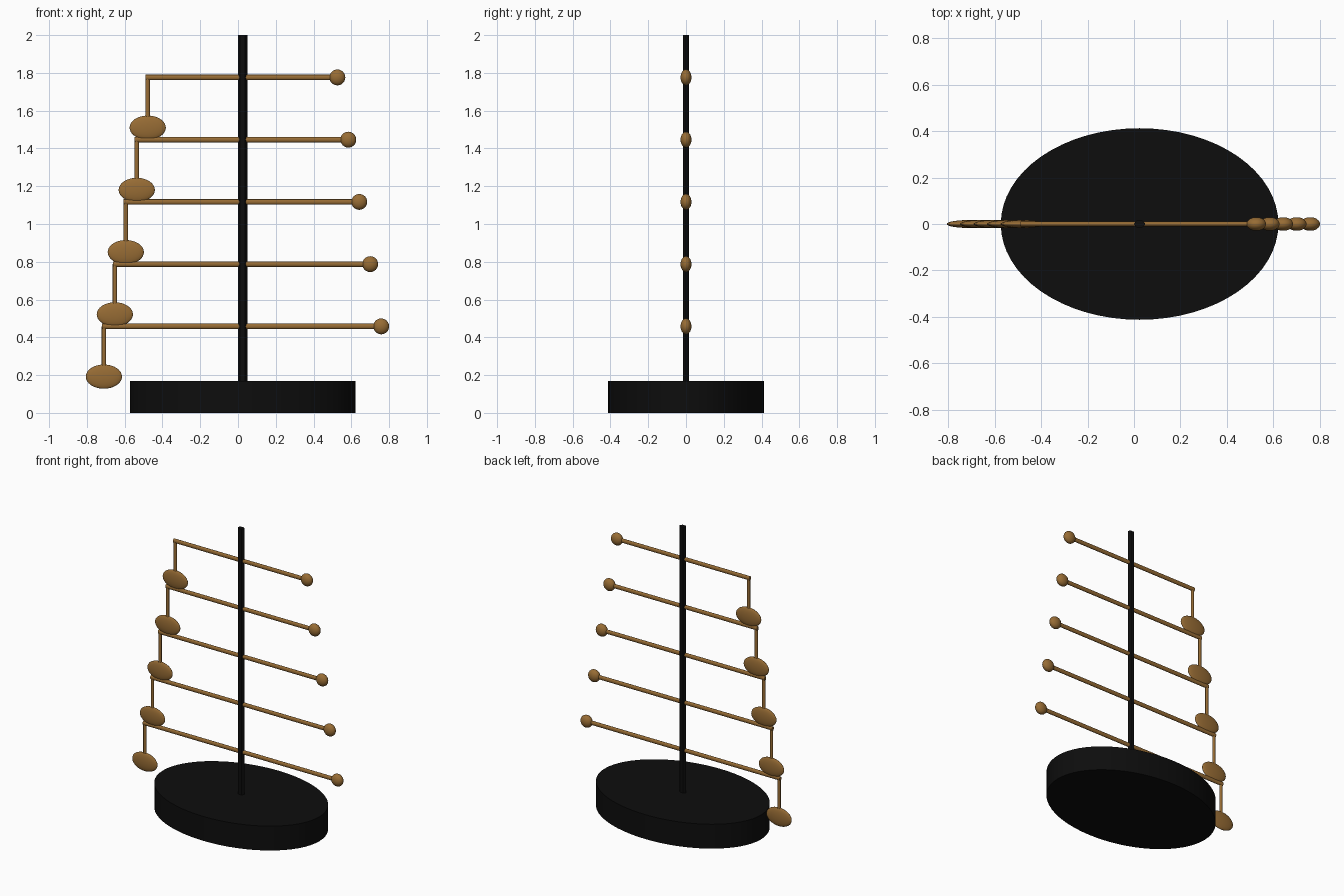
import bpy
import math
from mathutils import Vector

cube = bpy.data.objects.get("Cube")
if cube:
    bpy.data.objects.remove(cube, do_unlink=True)

DEPTH = 0.69      # the whole stand is squeezed front to back
AXIS_X = 0.024    # centre line of the pole


def material(name, rgb):
    mat = bpy.data.materials.new(name)
    mat.use_nodes = True
    mat.diffuse_color = (*rgb, 1)
    bsdf = mat.node_tree.nodes["Principled BSDF"]
    bsdf.inputs["Base Color"].default_value = (*rgb, 1)
    return mat


BLACK = material("black", (0.004, 0.004, 0.004))
BRASS = material("brass", (0.31, 0.15, 0.035))


def finish(name, mat, smooth=True):
    obj = bpy.context.object
    obj.name = name
    obj.data.materials.append(mat)
    bpy.ops.object.transform_apply(location=False, rotation=True, scale=True)
    if smooth:
        bpy.ops.object.shade_smooth_by_angle(angle=math.radians(40))
    return obj


def rod(name, start, end, radius, sides, mat, smooth=True):
    """Straight bar between two points, squeezed in y."""
    a, b = Vector(start), Vector(end)
    bpy.ops.mesh.primitive_cylinder_add(vertices=sides, radius=radius, depth=(b - a).length)
    obj = bpy.context.object
    obj.rotation_euler = (b - a).to_track_quat("Z", "Y").to_euler()
    obj.location = (a + b) / 2
    finish(name, mat, smooth)
    obj.scale.y = DEPTH
    bpy.ops.object.transform_apply(location=False, rotation=False, scale=True)
    return obj


def ellipsoid(name, centre, radii):
    bpy.ops.mesh.primitive_uv_sphere_add(segments=32, ring_count=16, radius=1, location=centre)
    bpy.context.object.scale = radii
    return finish(name, BRASS)


# Oval base
rod("base", (AXIS_X, 0, 0), (AXIS_X, 0, 0.168), 0.597, 64, BLACK)

# Central pole, six sided with its points to left and right
pole = rod("pole", (AXIS_X, 0, 0.16), (AXIS_X, 0, 2), 0.025, 6, BLACK, smooth=False)
for v in pole.data.vertices:
    x, y = v.co.x, v.co.y / DEPTH
    v.co.x, v.co.y = y, -x * DEPTH

# Five arms, widening downwards, each with a ball and a hanging disc
for i in range(5):
    z = 1.776 - 0.3295 * i
    reach = 0.502 + 0.058 * i
    left, right = AXIS_X + reach, AXIS_X - reach
    n = i + 1
    rod(f"arm_{n}", (right - 0.011, 0, z), (left, 0, z), 0.0145, 12, BRASS)
    ellipsoid(f"ball_{n}", (left, 0, z), (0.042, 0.042 * DEPTH, 0.042))
    rod(f"hanger_{n}", (right, 0, z - 0.25), (right, 0, z), 0.0115, 12, BRASS)
    ellipsoid(f"disc_{n}", (right, 0, z - 0.266), (0.096, 0.017, 0.064))
